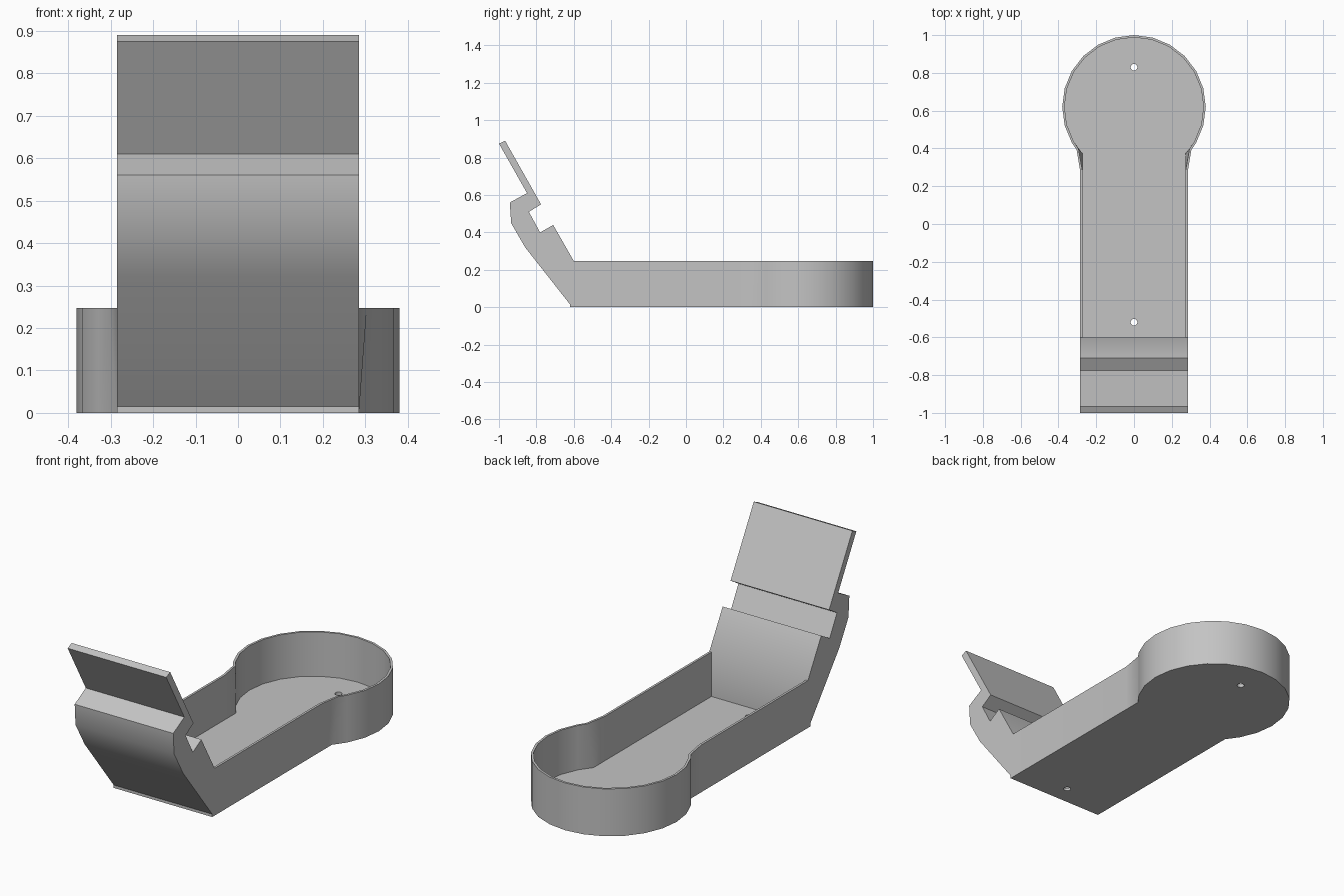
import bpy, bmesh
from math import sin, cos, radians, sqrt, degrees, atan2

cube = bpy.data.objects.get("Cube")
if cube:
    bpy.data.objects.remove(cube)

HALF_W, RADIUS, CENTRE_Y = 0.285, 0.38, 0.62
HEIGHT, FLOOR, WALL = 0.247, 0.015, 0.012
FRONT_Y, NECK_Y = -0.6, 0.28

grey = bpy.data.materials.new("light grey")
grey.use_nodes = True
grey.diffuse_color = (0.55, 0.55, 0.55, 1)
grey.node_tree.nodes["Principled BSDF"].inputs["Base Color"].default_value = grey.diffuse_color


def make_object(name, bm):
    bmesh.ops.recalc_face_normals(bm, faces=bm.faces)
    mesh = bpy.data.meshes.new(name)
    bm.to_mesh(mesh)
    bm.free()
    obj = bpy.data.objects.new(name, mesh)
    bpy.context.collection.objects.link(obj)
    mesh.materials.append(grey)
    return obj


def activate(obj):
    bpy.ops.object.select_all(action='DESELECT')
    obj.select_set(True)
    bpy.context.view_layer.objects.active = obj


def outline(inset, flared):
    """Open path around the tray, from the +x front corner to the -x one."""
    w, r = HALF_W - inset, RADIUS - inset
    start = -37 if flared else degrees(atan2(-sqrt(r * r - w * w), w))
    angles = [start] + list(range(-30, 91, 15))
    half = [(w, FRONT_Y), (w, NECK_Y)]
    half += [(r * cos(radians(a)), CENTRE_Y + r * sin(radians(a))) for a in angles]
    return half + [(-x, y) for x, y in reversed(half[:-1])]


# Keyhole-shaped tray: outer wall, rim, inner wall, floor
bm = bmesh.new()
rings = [[bm.verts.new((x, y, z)) for x, y in outline(inset, flared)]
         for inset, flared, z in ((0, False, 0), (0, True, HEIGHT),
                                  (WALL, True, HEIGHT), (WALL, False, FLOOR))]
for low, high in zip(rings, rings[1:]):
    for i in range(len(low) - 1):
        bm.faces.new((low[i], low[i + 1], high[i + 1], high[i]))
bm.faces.new(rings[0])
bm.faces.new(rings[3])
bm.faces.new([r[0] for r in rings] + [r[-1] for r in reversed(rings)])
tray = make_object("tray", bm)

# Drain holes through the floor
for y in (0.83, -0.52):
    bpy.ops.mesh.primitive_cylinder_add(vertices=16, radius=0.018, depth=0.1, location=(0, y, 0))
    cutter = bpy.context.object
    cutter.hide_render = True
    activate(tray)
    mod = tray.modifiers.new("hole", 'BOOLEAN')
    mod.operation, mod.solver, mod.object = 'DIFFERENCE', 'EXACT', cutter
    bpy.ops.object.modifier_apply(modifier=mod.name)
    bpy.data.objects.remove(cutter)

# Sloped front bracket with a notch and a leaning panel, as an extruded side profile
profile = [(FRONT_Y, 0), (-0.62, 0), (-0.62, FLOOR), (-0.86, 0.32), (-0.935, 0.45),
           (-0.942, 0.56), (-0.85, 0.61), (-1, 0.875), (-0.967, 0.89), (-0.775, 0.55),
           (-0.84, 0.51), (-0.78, 0.4), (-0.71, 0.44), (FRONT_Y, HEIGHT)]
bm = bmesh.new()
side = bm.faces.new([bm.verts.new((-HALF_W, y, z)) for y, z in profile])
ext = bmesh.ops.extrude_face_region(bm, geom=[side], use_keep_orig=True)
bmesh.ops.translate(bm, vec=(2 * HALF_W, 0, 0),
                    verts=[v for v in ext["geom"] if isinstance(v, bmesh.types.BMVert)])
bracket = make_object("front_bracket", bm)

for obj in (tray, bracket):
    activate(obj)
    bpy.ops.object.shade_smooth_by_angle(angle=radians(32))
